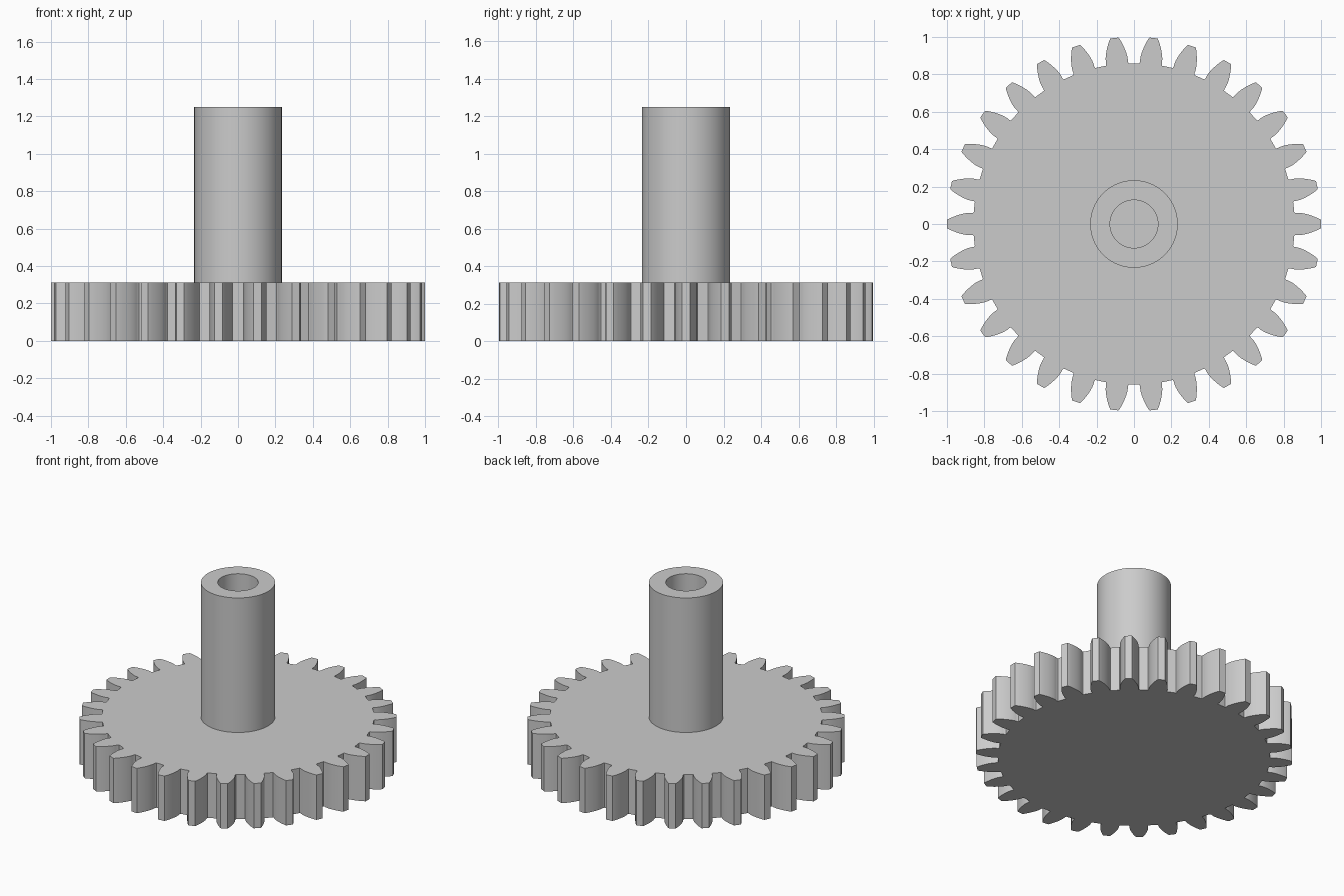
import bpy
import bmesh
import math

if "Cube" in bpy.data.objects:
    bpy.data.objects.remove(bpy.data.objects["Cube"], do_unlink=True)

# Gear proportions all follow from the module
TEETH = 30
MODULE = 2 / (TEETH + 2)
PITCH_R = MODULE * TEETH / 2
ROOT_R = PITCH_R - 1.25 * MODULE
PRESSURE = math.radians(20)
BASE_R = PITCH_R * math.cos(PRESSURE)
GEAR_H = 5 * MODULE
SHAFT_TOP = 20 * MODULE
SHAFT_R = 0.234
BORE_R = 0.128

grey = bpy.data.materials.new("plain grey")
grey.use_nodes = True
grey.diffuse_color = (0.6, 0.6, 0.6, 1)
grey.node_tree.nodes["Principled BSDF"].inputs["Base Color"].default_value = (0.6, 0.6, 0.6, 1)


def finish(bm, name):
    bmesh.ops.recalc_face_normals(bm, faces=bm.faces)
    mesh = bpy.data.meshes.new(name)
    bm.to_mesh(mesh)
    bm.free()
    mesh.materials.append(grey)
    mesh.shade_smooth()
    mesh.set_sharp_from_angle(angle=math.radians(25))
    obj = bpy.data.objects.new(name, mesh)
    bpy.context.collection.objects.link(obj)
    return obj


def polar(r, a, z=0):
    return (r * math.cos(a), r * math.sin(a), z)


def half_angle(r):
    """Half the angular width of an involute tooth at radius r."""
    inv = lambda a: math.tan(a) - a
    roll = math.acos(min(1, BASE_R / r))
    return math.pi / (2 * TEETH) + inv(PRESSURE) - inv(roll)


# Toothed wheel: one involute flank, mirrored and repeated, then extruded
STEPS = 6
flank = [(ROOT_R, half_angle(BASE_R) + 0.004), (ROOT_R + 0.008, half_angle(BASE_R))]
for i in range(STEPS + 1):
    r = BASE_R + (0.99 - BASE_R) * i / STEPS
    flank.append((r, half_angle(r)))
flank.append((1.0, half_angle(1.0) - 0.001))
tooth = [(r, -a) for r, a in flank] + [(r, a) for r, a in reversed(flank)]

bm = bmesh.new()
outline = [bm.verts.new(polar(r, a + math.tau * t / TEETH))
           for t in range(TEETH) for r, a in tooth]
base = bm.faces.new(outline)
top = bmesh.ops.extrude_face_region(bm, geom=[base], use_keep_orig=True)
bmesh.ops.translate(bm, vec=(0, 0, GEAR_H),
                    verts=[g for g in top["geom"] if isinstance(g, bmesh.types.BMVert)])
finish(bm, "gear_wheel")

# Hollow shaft: a tube standing on the wheel, with the wheel as the bore floor
SEGMENTS = 72
section = [(SHAFT_R, GEAR_H), (SHAFT_R, SHAFT_TOP), (BORE_R, SHAFT_TOP), (BORE_R, GEAR_H)]
bm = bmesh.new()
rings = [[bm.verts.new(polar(r, math.tau * s / SEGMENTS, z)) for s in range(SEGMENTS)]
         for r, z in section]
for lower, upper in zip(rings, rings[1:]):
    for s in range(SEGMENTS):
        n = (s + 1) % SEGMENTS
        bm.faces.new((lower[s], lower[n], upper[n], upper[s]))
bmesh.ops.recalc_face_normals(bm, faces=bm.faces)
finish(bm, "hollow_shaft")
